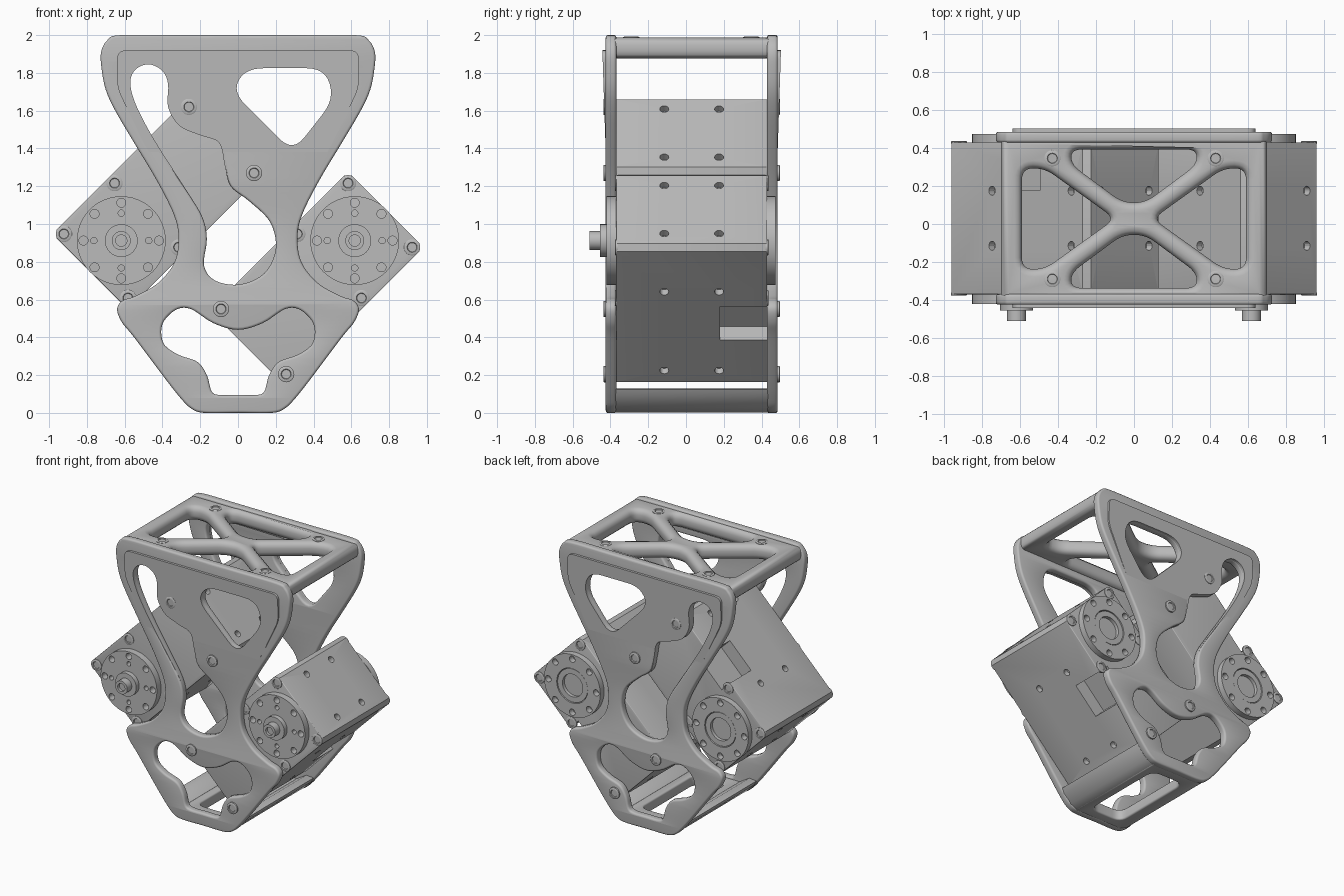
import bpy, bmesh
from math import pi, cos, sin, radians
from mathutils import Matrix, Vector

cube = bpy.data.objects.get("Cube")
if cube:
    bpy.data.objects.remove(cube)

grey = bpy.data.materials.new("plain grey")
grey.use_nodes = True
grey.diffuse_color = (0.5, 0.5, 0.5, 1)
grey.node_tree.nodes["Principled BSDF"].inputs["Base Color"].default_value = grey.diffuse_color

T = Matrix.Translation
FRONT = Matrix.Rotation(pi / 2, 4, 'X')    # local z points to the front
BACK = Matrix.Rotation(-pi / 2, 4, 'X')    # local z points to the back


def add(name, mesh, matrix):
    ob = bpy.data.objects.new(name, mesh)
    bpy.context.collection.objects.link(ob)
    ob.matrix_world = matrix
    mesh.materials.clear()
    mesh.materials.append(grey)
    return ob


def smooth(ob):
    bpy.ops.object.select_all(action='DESELECT')
    ob.select_set(True)
    bpy.context.view_layer.objects.active = ob
    bpy.ops.object.shade_smooth_by_angle(angle=radians(35))


def evaluated_mesh(ob):
    bpy.context.view_layer.update()
    deps = bpy.context.evaluated_depsgraph_get()
    return bpy.data.meshes.new_from_object(ob.evaluated_get(deps))


# Outline helpers
def circle(x, y, r, n=24):
    return [(x + r * cos(2 * pi * i / n), y + r * sin(2 * pi * i / n)) for i in range(n)]


def flow(points, steps=5):
    """Closed smooth curve through the points."""
    p = [Vector(q) for q in points]
    n, out = len(p), []
    for i in range(n):
        a, b, c, d = p[i - 1], p[i], p[(i + 1) % n], p[(i + 2) % n]
        for k in range(steps):
            t = k / steps
            out.append((b * 2 + (c - a) * t + (a * 2 - b * 5 + c * 4 - d) * t * t
                        + (b * 3 - a - c * 3 + d) * t ** 3) / 2)
    return out


def rounded(points, r, steps=6):
    """Polygon with rounded corners."""
    p = [Vector(q) for q in points]
    out = []
    for i, b in enumerate(p):
        a, c = p[i - 1], p[(i + 1) % len(p)]
        s = b + (a - b).normalized() * min(r, (a - b).length * 0.48)
        e = b + (c - b).normalized() * min(r, (c - b).length * 0.48)
        for k in range(steps + 1):
            t = k / steps
            out.append(s * (1 - t) ** 2 + b * 2 * t * (1 - t) + e * t * t)
    return out


def mirrored(half):
    return half + [(-x, y) for x, y in reversed(half) if x > 0]


def slab(name, outlines, thick, bevel, matrix):
    """Flat plate with holes and rounded edges, centred on its own plane."""
    cu = bpy.data.curves.new(name, 'CURVE')
    cu.dimensions, cu.fill_mode = '2D', 'BOTH'
    cu.extrude, cu.bevel_depth = thick / 2 - bevel, bevel
    cu.bevel_resolution, cu.offset = 2, -bevel
    for pts in outlines:
        sp = cu.splines.new('POLY')
        sp.points.add(len(pts) - 1)
        for q, v in zip(sp.points, pts):
            q.co = (v[0], v[1], 0, 1)
        sp.use_cyclic_u = True
    tmp = bpy.data.objects.new(name, cu)
    bpy.context.collection.objects.link(tmp)
    mesh = evaluated_mesh(tmp)
    bpy.data.objects.remove(tmp)
    bm = bmesh.new()
    bm.from_mesh(mesh)
    bmesh.ops.remove_doubles(bm, verts=bm.verts, dist=0.0002)
    bmesh.ops.recalc_face_normals(bm, faces=bm.faces)
    bm.to_mesh(mesh)
    bm.free()
    ob = add(name, mesh, matrix)
    smooth(ob)
    return ob


def lathe(name, profile, matrix, steps=32):
    bm = bmesh.new()
    vs = [bm.verts.new((r, 0, z)) for r, z in profile]
    es = [bm.edges.new(pair) for pair in zip(vs, vs[1:])]
    bmesh.ops.spin(bm, geom=vs + es, axis=(0, 0, 1), cent=(0, 0, 0), angle=2 * pi, steps=steps)
    bmesh.ops.remove_doubles(bm, verts=bm.verts, dist=0.0001)
    bmesh.ops.recalc_face_normals(bm, faces=bm.faces)
    mesh = bpy.data.meshes.new(name)
    bm.to_mesh(mesh)
    bm.free()
    smooth(add(name, mesh, matrix))


def screw(name, matrix):
    lathe(name, [(0.043, -0.01), (0.043, 0.004), (0.038, 0.007), (0.027, 0.007),
                 (0.024, 0.001), (0, 0.001)], matrix, 20)


# Side plates: outline and cut-outs
outline = flow(mirrored([
    (0, 2), (0.3, 2), (0.62, 2), (0.69, 1.975), (0.725, 1.91), (0.722, 1.82), (0.7, 1.71), (0.65, 1.6),
    (0.55, 1.43), (0.43, 1.23), (0.34, 1.05), (0.315, 0.93), (0.335, 0.8), (0.42, 0.69), (0.54, 0.62),
    (0.61, 0.595), (0.64, 0.55), (0.615, 0.48), (0.55, 0.4), (0.4, 0.2), (0.31, 0.085), (0.25, 0.025),
    (0.18, 0), (0, 0)]))
winding_slot = flow([
    (-0.47, 1.845), (-0.54, 1.82), (-0.57, 1.75), (-0.54, 1.63), (-0.44, 1.44), (-0.28, 1.19),
    (-0.19, 1.04), (-0.165, 0.92), (-0.18, 0.78), (-0.12, 0.7), (0.01, 0.68), (0.14, 0.74),
    (0.2, 0.87), (0.17, 1.01), (0.06, 1.12), (-0.04, 1.2), (-0.07, 1.31), (-0.1, 1.43),
    (-0.2, 1.47), (-0.31, 1.52), (-0.37, 1.62), (-0.37, 1.74), (-0.4, 1.81)])
corner_hole = rounded([(0.04, 1.825), (0.46, 1.825), (0.51, 1.66), (0.29, 1.38), (-0.03, 1.7)], 0.1)
lower_hole = flow(mirrored([
    (0, 0.44), (0.13, 0.475), (0.25, 0.55), (0.33, 0.545), (0.4, 0.47), (0.395, 0.37), (0.32, 0.31),
    (0.215, 0.27), (0.165, 0.2), (0.14, 0.115), (0.1, 0.095), (0, 0.095)]))
raised_edge = rounded(mirrored([(0.64, 1.92), (0.64, 1.72), (0.5, 1.43), (0.28, 1.03),
                                (0.27, 0.75), (0.18, 0.62)]), 0.05)

plate_screws = [(-0.26, 1.62), (0.085, 1.27), (-0.09, 0.55), (0.255, 0.205)]
for side, y, turn, sign in (("front", -0.397, FRONT, -1), ("back", 0.457, BACK, 1)):
    slab(side + "_plate", [outline, winding_slot, corner_hole, lower_hole],
         0.056, 0.014, T((0, y, 0)) @ FRONT)
    # Raised panel that fades into the plate further down
    panel = slab(side + "_raised_panel", [raised_edge, winding_slot, corner_hole],
                 0.02, 0, T((0, y + sign * 0.018, 0)) @ FRONT)
    for v in panel.data.vertices:
        v.co.z -= sign * (v.co.y - 1.38) * 0.033
    for x, z in plate_screws:
        screw(side + "_plate_screw", T((x, y + sign * 0.034, z)) @ turn)

# Top bridge with crossed struts
MID = 0.028
gable = [(-0.33, 0.365), (0.33, 0.365), (0.33, 0.285), (0.06, 0.085), (-0.06, 0.085), (-0.33, 0.285)]
wedge = [(0.59, 0.265), (0.47, 0.265), (0.1, 0), (0.47, -0.265), (0.59, -0.265)]
holes = [rounded([(x * s, y * s) for x, y in shape], 0.06) for shape in (gable, wedge) for s in (1, -1)]
slab("top_bridge", [[(-0.7, -0.43), (0.7, -0.43), (0.7, 0.43), (-0.7, 0.43)]] + holes,
     0.11, 0.04, T((0, MID, 1.932)))
for x in (-0.43, 0.43):
    for y in (-0.318, 0.318):
        screw("bridge_screw", T((x, MID + y, 1.985)))

# Bottom tray with side rails
slab("bottom_tray", [[(-0.2, -0.43), (0.2, -0.43), (0.2, 0.43), (-0.2, 0.43)],
                     rounded([(-0.13, -0.33), (0.13, -0.33), (0.13, 0.33), (-0.13, 0.33)], 0.07)],
     0.08, 0.012, T((0, MID, 0.042)))
for s in (-1, 1):
    rail = [(0.16, 0.003), (0.2, 0.006), (0.25, 0.03), (0.31, 0.09), (0.33, 0.125), (0.27, 0.13), (0.19, 0.082)]
    slab("tray_rail", [[(x * s, z) for x, z in rail]], 0.86, 0.004, T((0, MID, 0)) @ FRONT)


# Servo units
def servo(side, place):
    c, u0, u1, w = 0.03, -0.233, 0.805, 0.283
    profile = [(u0 + c, -w), (u1 - c, -w), (u1, c - w), (u1, w - c), (u1 - c, w),
               (u0 + c, w), (u0, w - c), (u0, c - w)]
    body = slab(side + "_servo_body", [profile], 0.8, 0.005, place @ T((0, 0.03, 0)) @ FRONT)

    # Cable port and threaded holes
    bm = bmesh.new()
    bmesh.ops.create_cube(bm, size=1, matrix=T((0.335, 0.33, w)) @ Matrix.Diagonal((0.25, 0.3, 0.2, 1)))
    for y in (-0.115, 0.175):
        for s in (-1, 1):
            for u in (0.1, 0.69):
                bmesh.ops.create_cone(bm, cap_ends=True, segments=16, radius1=0.024, radius2=0.024,
                                      depth=0.08, matrix=T((u, y, s * w)))
            for u in (u0, u1):
                bmesh.ops.create_cone(bm, cap_ends=True, segments=16, radius1=0.024, radius2=0.024, depth=0.08,
                                      matrix=T((u, y, s * 0.18)) @ Matrix.Rotation(pi / 2, 4, 'Y'))
    mesh = bpy.data.meshes.new("cutter")
    bm.to_mesh(mesh)
    bm.free()
    cutter = add("cutter", mesh, place)
    cutter.hide_render = True
    mod = body.modifiers.new("ports", 'BOOLEAN')
    mod.operation, mod.solver, mod.object = 'DIFFERENCE', 'EXACT', cutter
    cut = evaluated_mesh(body)
    body.modifiers.clear()
    body.data = cut
    bpy.data.objects.remove(cutter)
    smooth(body)

    # Drive horn in front, idler horn at the back
    ring = [circle(0.2 * cos(k * pi / 4), 0.2 * sin(k * pi / 4), 0.024, 12) for k in range(8)]
    small = [circle(0.145 * cos(a), 0.145 * sin(a), 0.017, 12)
             for a in (pi / 4 + k * pi / 2 for k in range(4))]
    slab(side + "_drive_horn", [circle(0, 0, 0.235, 48)] + ring + small, 0.05, 0,
         place @ T((0, -0.395, 0)) @ FRONT)
    lathe(side + "_drive_shaft", [(0.087, 0), (0.087, 0.035), (0.05, 0.035), (0.05, 0.09),
                                  (0.03, 0.09), (0.03, 0.07), (0, 0.07)], place @ T((0, -0.42, 0)) @ FRONT)
    slab(side + "_idler_horn", [circle(0, 0, 0.235, 48), circle(0, 0, 0.13, 32)] + ring, 0.045, 0,
         place @ T((0, 0.452, 0)) @ FRONT)
    lathe(side + "_idler_bearing", [(0.125, 0), (0.125, 0.04), (0.085, 0.04), (0.085, 0.015), (0, 0.015)],
          place @ T((0, 0.43, 0)) @ BACK)
    for u in (-0.19, 0.19):
        for v in (-0.24, 0.24):
            screw(side + "_case_screw", place @ T((u, -0.37, v)) @ FRONT)
            screw(side + "_case_screw", place @ T((u, 0.43, v)) @ BACK)


servo("right", T((-0.618, 0, 0.912)) @ Matrix.Rotation(radians(-45), 4, 'Y'))
servo("left", T((0.618, 0, 0.912)) @ Matrix.Rotation(radians(135), 4, 'Y'))
